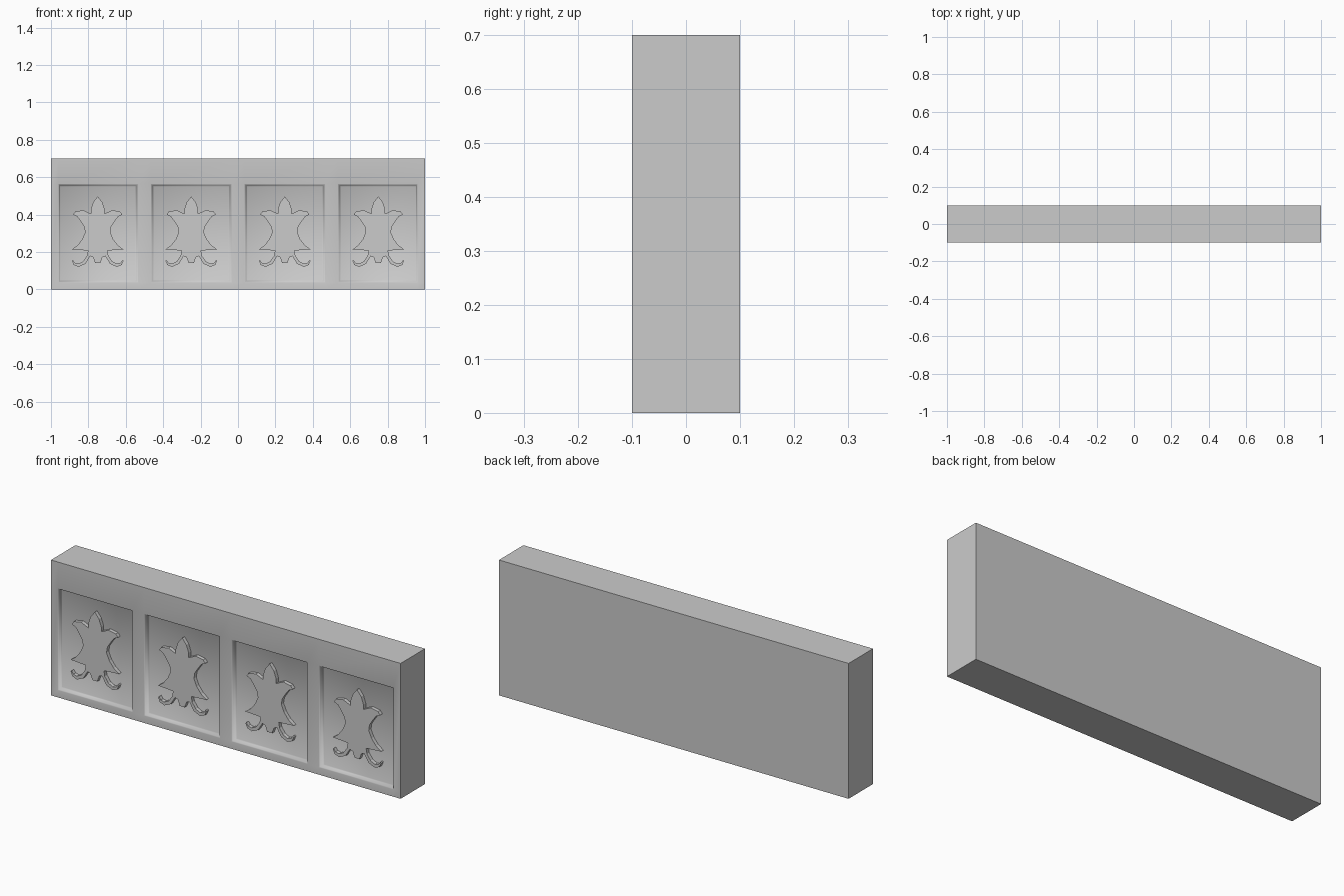
import bpy, bmesh, math

if "Cube" in bpy.data.objects:
    bpy.data.objects.remove(bpy.data.objects["Cube"])

FRONT, BACK, FLOOR = -0.10, 0.10, -0.08
CENTRES = (-0.75, -0.25, 0.25, 0.75)
HALF_W, Z_LOW, Z_HIGH = 0.2, 0.05, 0.55      # flat floor of each panel


def finish(bm, name):
    bmesh.ops.recalc_face_normals(bm, faces=bm.faces[:])
    mesh = bpy.data.meshes.new(name)
    bm.to_mesh(mesh)
    bm.free()
    obj = bpy.data.objects.new(name, mesh)
    bpy.context.collection.objects.link(obj)
    return obj


# Slab: a grid of rails and panels, extruded from back to front
bm = bmesh.new()
xs = [-1, -0.96, -0.533, -0.467, -0.033, 0.033, 0.467, 0.533, 0.96]
xs = [-1, -0.96, -0.533, -0.467, -0.033, 0.033, 0.467, 0.533, 0.96, 1]
zs = [0, 0.037, 0.565, 0.7]
grid = [[bm.verts.new((x, BACK, z)) for z in zs] for x in xs]
for i in range(len(xs) - 1):
    for j in range(len(zs) - 1):
        bm.faces.new((grid[i][j], grid[i + 1][j], grid[i + 1][j + 1], grid[i][j + 1]))
ext = bmesh.ops.extrude_face_region(bm, geom=bm.faces[:], use_keep_orig=True)["geom"]
bmesh.ops.translate(bm, vec=(0, FRONT - BACK, 0),
                    verts=[g for g in ext if isinstance(g, bmesh.types.BMVert)])
bmesh.ops.recalc_face_normals(bm, faces=bm.faces[:])

# Recessed panels: softly rounded walls stepping down to the floor
panels = []
for f in bm.faces:
    m = f.calc_center_median()
    c = min(CENTRES, key=lambda k: abs(k - m.x))
    if abs(m.y - FRONT) < 1e-4 and abs(m.z - 0.301) < 0.01 and abs(m.x - c) < 0.02:
        panels.append((f, c))
start = {f: [v.co.copy() for v in f.verts] for f, c in panels}
for t, d in ((0.3, 0.15), (0.7, 0.85), (1.0, 1.0)):
    bmesh.ops.inset_individual(bm, faces=[f for f, c in panels], thickness=0.001)
    for f, c in panels:
        mid = f.calc_center_median()
        for v in f.verts:
            rim = min(start[f], key=lambda p: (p - v.co).length)
            end_x = c + math.copysign(HALF_W, v.co.x - mid.x)
            end_z = Z_HIGH if v.co.z > mid.z else Z_LOW
            v.co = (rim.x + (end_x - rim.x) * t, FRONT + (FLOOR - FRONT) * d,
                    rim.z + (end_z - rim.z) * t)
slab = finish(bm, "panel_slab")
bpy.context.view_layer.objects.active = slab
slab.select_set(True)
bpy.ops.object.shade_smooth_by_angle(angle=math.radians(85))

# Half outline of the leaf ornament, from the top tip to the bottom
HALF = [(0, 0.497), (0.024, 0.467), (0.037, 0.430), (0.037, 0.405),
        (0.078, 0.424), (0.120, 0.416), (0.132, 0.400), (0.110, 0.390),
        (0.092, 0.366), (0.072, 0.335), (0.067, 0.305), (0.083, 0.268),
        (0.108, 0.236), (0.138, 0.214), (0.052, 0.208),
        (0.057, 0.180), (0.078, 0.150), (0.103, 0.138), (0.123, 0.143),
        (0.133, 0.158), (0.138, 0.154), (0.128, 0.131), (0.102, 0.121),
        (0.066, 0.137), (0.041, 0.178), (0.025, 0.172), (0.014, 0.142)]
outline = HALF + [(-x, z) for x, z in reversed(HALF[1:])]

# Flat raised ornament in each panel
for n, c in enumerate(CENTRES, 1):
    bm = bmesh.new()
    face = bm.faces.new([bm.verts.new((c + x, FLOOR + 0.001, z)) for x, z in outline])
    ext = bmesh.ops.extrude_face_region(bm, geom=[face], use_keep_orig=True)["geom"]
    bmesh.ops.translate(bm, vec=(0, -0.02, 0),
                        verts=[g for g in ext if isinstance(g, bmesh.types.BMVert)])
    finish(bm, f"leaf_ornament_{n}")
